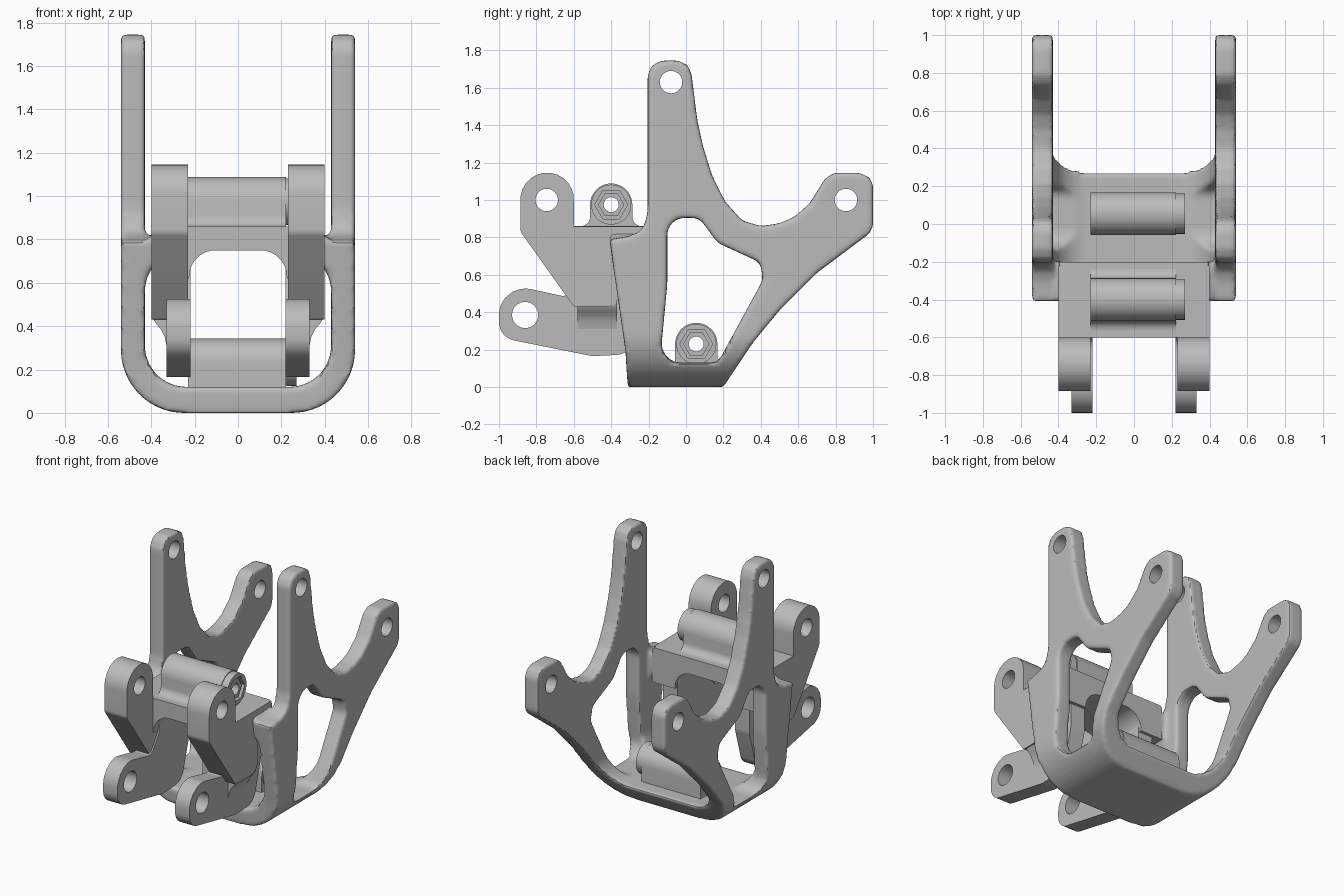
import bpy, bmesh, math
from mathutils import Vector

if "Cube" in bpy.data.objects:
    bpy.data.objects.remove(bpy.data.objects["Cube"])

grey = bpy.data.materials.new("plain_grey")
grey.diffuse_color = (0.5, 0.5, 0.5, 1)
grey.use_nodes = True
grey.node_tree.nodes["Principled BSDF"].inputs["Base Color"].default_value = grey.diffuse_color


def rounded(corners, steps=7):
    """Closed outline from (u, v, radius) corners."""
    out, n = [], len(corners)
    for i, (u, v, r) in enumerate(corners):
        p = Vector((u, v))
        if r <= 0:
            out.append(p)
            continue
        a = (Vector(corners[i - 1][:2]) - p).normalized()
        b = (Vector(corners[(i + 1) % n][:2]) - p).normalized()
        half = a.angle(b) / 2
        c = p + (a + b).normalized() * r / math.sin(half)
        t = r / math.tan(half)
        v1, v2 = p + a * t - c, p + b * t - c
        for k in range(steps + 1):
            out.append(c + v1.lerp(v2, k / steps).normalized() * r)
    return out


def circle(u, v, r, n=32):
    return [(u + r * math.cos(math.tau * k / n), v + r * math.sin(math.tau * k / n)) for k in range(n)]


def prism(name, pts, axis, a, b):
    """Extrude an outline: axis X takes (y, z) points, axis Y takes (x, z) points."""
    bm = bmesh.new()
    place = (lambda p, d: (d, p[0], p[1])) if axis == "X" else (lambda p, d: (p[0], d, p[1]))
    lo = [bm.verts.new(place(p, a)) for p in pts]
    hi = [bm.verts.new(place(p, b)) for p in pts]
    bm.faces.new(lo)
    bm.faces.new(hi[::-1])
    for i in range(len(pts)):
        j = (i + 1) % len(pts)
        bm.faces.new((lo[i], hi[i], hi[j], lo[j]))
    bmesh.ops.recalc_face_normals(bm, faces=bm.faces)
    me = bpy.data.meshes.new(name)
    bm.to_mesh(me)
    bm.free()
    me.materials.append(grey)
    ob = bpy.data.objects.new(name, me)
    bpy.context.collection.objects.link(ob)
    return ob


def activate(ob):
    bpy.ops.object.select_all(action="DESELECT")
    bpy.context.view_layer.objects.active = ob
    ob.select_set(True)


def modify(ob, kind, **settings):
    activate(ob)
    mod = ob.modifiers.new("step", kind)
    for key, value in settings.items():
        setattr(mod, key, value)
    bpy.ops.object.modifier_apply(modifier=mod.name)


def combine(ob, other, operation):
    modify(ob, "BOOLEAN", operation=operation, solver="EXACT", object=other)
    bpy.data.objects.remove(other)


def smooth(ob, angle=35):
    activate(ob)
    bpy.ops.object.shade_smooth_by_angle(angle=math.radians(angle))


# Frame: side silhouette limited to a U-shaped front section
silhouette = [
    (-.31, 0), (.2, 0), (.24, .06), (.36, .24), (.5, .41), (.7, .61), (.98, .82), (1, .86),
    (1, 1.08), (.98, 1.12), (.93, 1.145), (.79, 1.145), (.74, 1.11), (.71, 1.06), (.66, .98),
    (.58, .91), (.5, .875), (.4, .86), (.3, .89), (.21, .99), (.14, 1.13), (.09, 1.29),
    (.06, 1.43), (.03, 1.67), (.01, 1.72), (-.04, 1.745), (-.13, 1.745), (-.18, 1.72),
    (-.205, 1.67), (-.205, .94), (-.22, .87), (-.25, .83), (-.31, .805), (-.41, .79),
    (-.36, .5), (-.33, .3), (-.315, .05)]
frame = prism("side_frame", silhouette, "X", -.6, .6)
u_outer = rounded([(-.54, 0, .29), (.54, 0, .29), (.54, 2, 0), (-.54, 2, 0)], 12)
u_inner = rounded([(-.43, .12, .19), (.43, .12, .19), (.43, 2.1, 0), (-.43, 2.1, 0)], 12)
combine(frame, prism("cutter", u_outer, "Y", -1.5, 1.5), "INTERSECT")
combine(frame, prism("cutter", u_inner, "Y", -1.6, 1.6), "DIFFERENCE")
window = rounded([
    (-.14, .13, .1), (-.1, .55, .3), (-.1, .905, .09), (.07, .905, .07), (.17, .77, .1),
    (.4, .665, .06), (.41, .57, .06), (.17, .13, .06)])
combine(frame, prism("cutter", window, "X", -.8, .8), "DIFFERENCE")

# Closed leaning ring at the front of the frame
ring = prism("front_ring", [(-.31, .1), (-.41, .79), (-.39, .86), (-.2, .86), (-.2, .1)], "X", -.6, .6)
ring_outer = rounded([(-.54, 0, .29), (.54, 0, .29), (.54, .86, .29), (-.54, .86, .29)], 12)
ring_inner = rounded([(-.43, .12, .19), (.43, .12, .19), (.43, .75, .19), (-.43, .75, .19)], 12)
combine(ring, prism("cutter", ring_outer, "Y", -1.2, 1.2), "INTERSECT")
combine(ring, prism("cutter", ring_inner, "Y", -1.3, 1.3), "DIFFERENCE")
combine(frame, ring, "UNION")

# Soften the cast edges, then drill the arm eyes
modify(frame, "REMESH", mode="VOXEL", voxel_size=.014)
modify(frame, "SMOOTH", factor=.5, iterations=6)
for y, z in ((-.08, 1.63), (.855, 1.0)):
    combine(frame, prism("cutter", circle(y, z, .06), "X", -.8, .8), "DIFFERENCE")
frame.data.materials.clear()
frame.data.materials.append(grey)
smooth(frame, 40)

# Arched crosspiece joining the two front lugs
arch = rounded([
    (-.398, .62, 0), (-.225, .62, 0), (-.225, .75, .12), (.225, .75, .12), (.225, .62, 0),
    (.398, .62, 0), (.398, .86, .02), (-.398, .86, .02)])
smooth(prism("crosspiece", arch, "Y", -.6, -.2))

# Upper and lower front lugs on each side
upper = rounded([
    (-.885, 1.145, .14), (-.6, 1.145, .14), (-.6, .858, 0), (-.22, .858, 0), (-.36, .6, 0),
    (-.36, .43, .06), (-.6, .43, .02), (-.885, .83, .05)])
lower = rounded([
    (-1, .56, .14), (-.63, .48, .06), (-.55, .6, 0), (-.55, .8, 0), (-.22, .8, 0),
    (-.22, .45, .1), (-.3, .175, .1), (-.5, .165, .1), (-1, .265, .1)])
for side, tag in ((1, "right"), (-1, "left")):
    lug = prism("upper_lug_" + tag, upper, "X", side * .23, side * .4)
    combine(lug, prism("cutter", circle(-.745, 1.0, .06), "X", -.8, .8), "DIFFERENCE")
    smooth(lug)
    lug = prism("lower_lug_" + tag, lower, "X", side * .22, side * .33)
    combine(lug, prism("cutter", circle(-.86, .385, .07), "X", -.8, .8), "DIFFERENCE")
    smooth(lug)
    # curved web between the two lugs
    web = [(.3, .5), (.3, .31), (.33, .31), (.338, .35), (.355, .385), (.377, .41), (.397, .44), (.397, .5)]
    smooth(prism("lug_web_" + tag, [(side * x, z) for x, z in web], "Y", -.58, -.37))


def pivot(tag, y, z, base, r, flare):
    """Hollow pivot tube on a saddle, with a collar and a recessed hex nut."""
    half = [(r * math.cos(math.pi * k / 20), r * math.sin(math.pi * k / 20)) for k in range(21)]
    foot = [(r + flare * (1 - math.cos(t)), flare * (1 - math.sin(t)))
            for t in (k * math.pi / 12 for k in range(7))] if flare else [(r, 0)]
    left = [(y - u, base + v) for u, v in foot]
    right = [(y + u, base + v) for u, v in reversed(foot)]
    outline = right + [(y + u, z + v) for u, v in half] + left
    outline += [(left[-1][0], base - .03), (right[0][0], base - .03)]
    tube = prism(tag + "_pivot_tube", outline, "X", -.23, .222)
    collar = prism(tag + "_pivot_collar", circle(y, z, r - .006, 40), "X", .215, .27)
    combine(collar, prism("cutter", circle(y, z, .088, 6), "X", .24, .3), "DIFFERENCE")
    nut = prism(tag + "_hex_nut", circle(y, z, .07, 6), "X", .235, .26)
    for part in (tube, collar, nut):
        combine(part, prism("cutter", circle(y, z, .04), "X", -.5, .5), "DIFFERENCE")
        smooth(part)


pivot("upper", -.4, .975, .86, .113, .05)
pivot("lower", .055, .23, .12, .113, 0)
